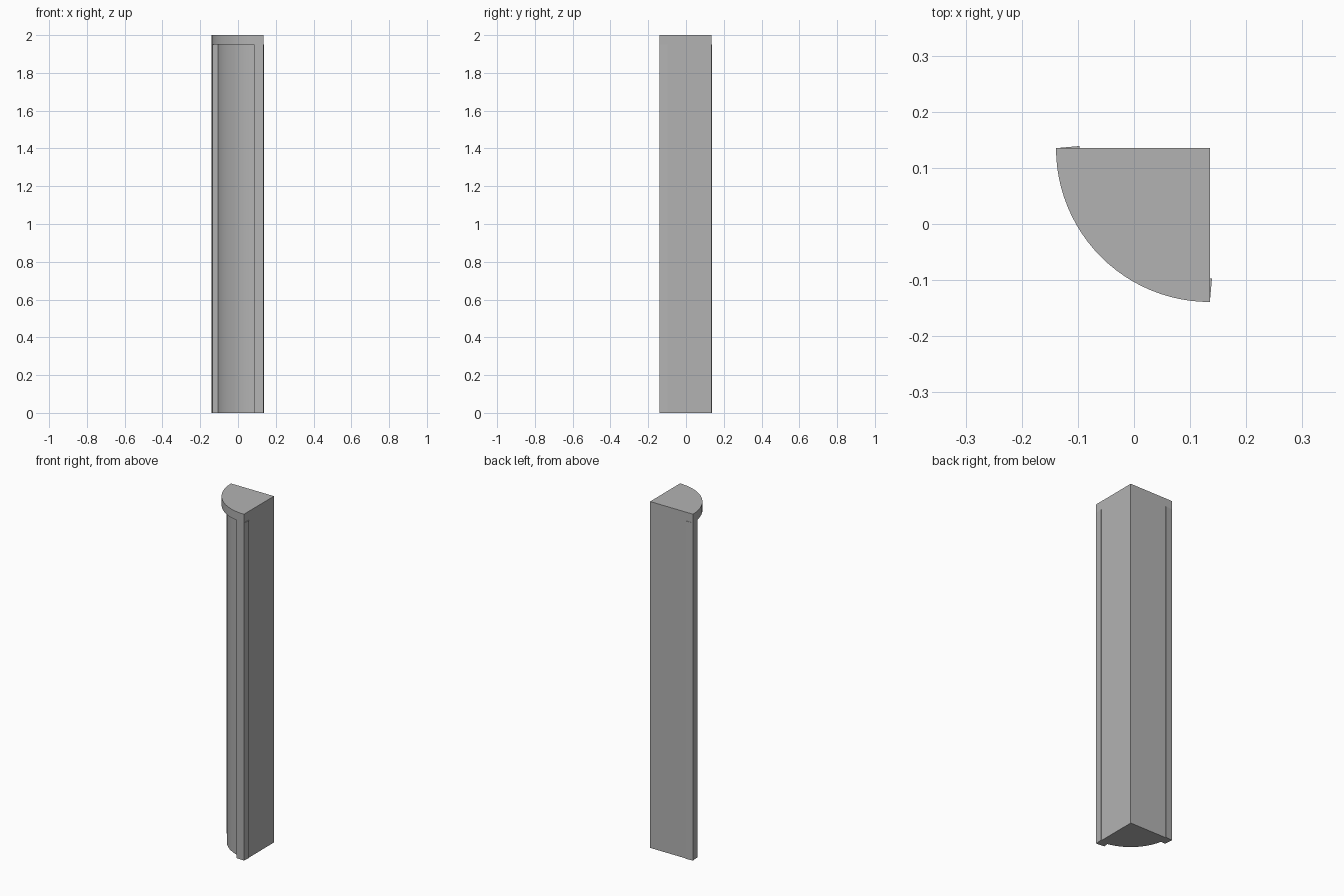
import bpy
import bmesh
from math import sin, cos, pi, radians
from mathutils import Vector

cube = bpy.data.objects.get("Cube")
if cube:
    bpy.data.objects.remove(cube)

CORNER = Vector((0.135, 0.135))
CAP_RADIUS = 0.274
SHAFT_RADIUS = 0.246
CAP_BASE = 1.95
HEIGHT = 2.0

grey = bpy.data.materials.new("plain grey")
grey.use_nodes = True
colour = (0.45, 0.45, 0.45, 1)
grey.diffuse_color = colour
grey.node_tree.nodes["Principled BSDF"].inputs["Base Color"].default_value = colour


def prism(name, outline, bottom, top):
    """Extrude a counter-clockwise outline straight up."""
    bm = bmesh.new()
    base = bm.faces.new([bm.verts.new((p.x, p.y, bottom)) for p in outline])
    result = bmesh.ops.extrude_face_region(bm, geom=[base], use_keep_orig=True)
    verts = [v for v in result["geom"] if isinstance(v, bmesh.types.BMVert)]
    bmesh.ops.translate(bm, verts=verts, vec=(0, 0, top - bottom))
    bmesh.ops.recalc_face_normals(bm, faces=bm.faces)
    mesh = bpy.data.meshes.new(name)
    bm.to_mesh(mesh)
    bm.free()
    mesh.materials.append(grey)
    obj = bpy.data.objects.new(name, mesh)
    bpy.context.collection.objects.link(obj)
    bpy.ops.object.select_all(action="DESELECT")
    obj.select_set(True)
    bpy.context.view_layer.objects.active = obj
    bpy.ops.object.shade_smooth_by_angle(angle=radians(30))
    return obj


def quarter(radius, steps=24):
    """Quarter disc with its square corner at the back left."""
    angles = [pi + i * pi / 2 / steps for i in range(steps + 1)]
    return [CORNER] + [CORNER + radius * Vector((cos(a), sin(a))) for a in angles]


# Quarter-round shaft and its overhanging cap
prism("shaft", quarter(SHAFT_RADIUS), 0, CAP_BASE)
prism("cap", quarter(CAP_RADIUS), CAP_BASE, HEIGHT)

# Radial edge strips at the two ends of the curve
for name, angle in (("right_edge_strip", 185.2), ("left_edge_strip", 264.8)):
    out = Vector((cos(radians(angle)), sin(radians(angle))))
    side = Vector((-out.y, out.x)) * 0.025
    outer = CORNER + out * (CAP_RADIUS - 0.001)
    inner = outer - out * 0.042
    prism(name, [outer - side, outer + side, inner + side, inner - side], 0, CAP_BASE)
